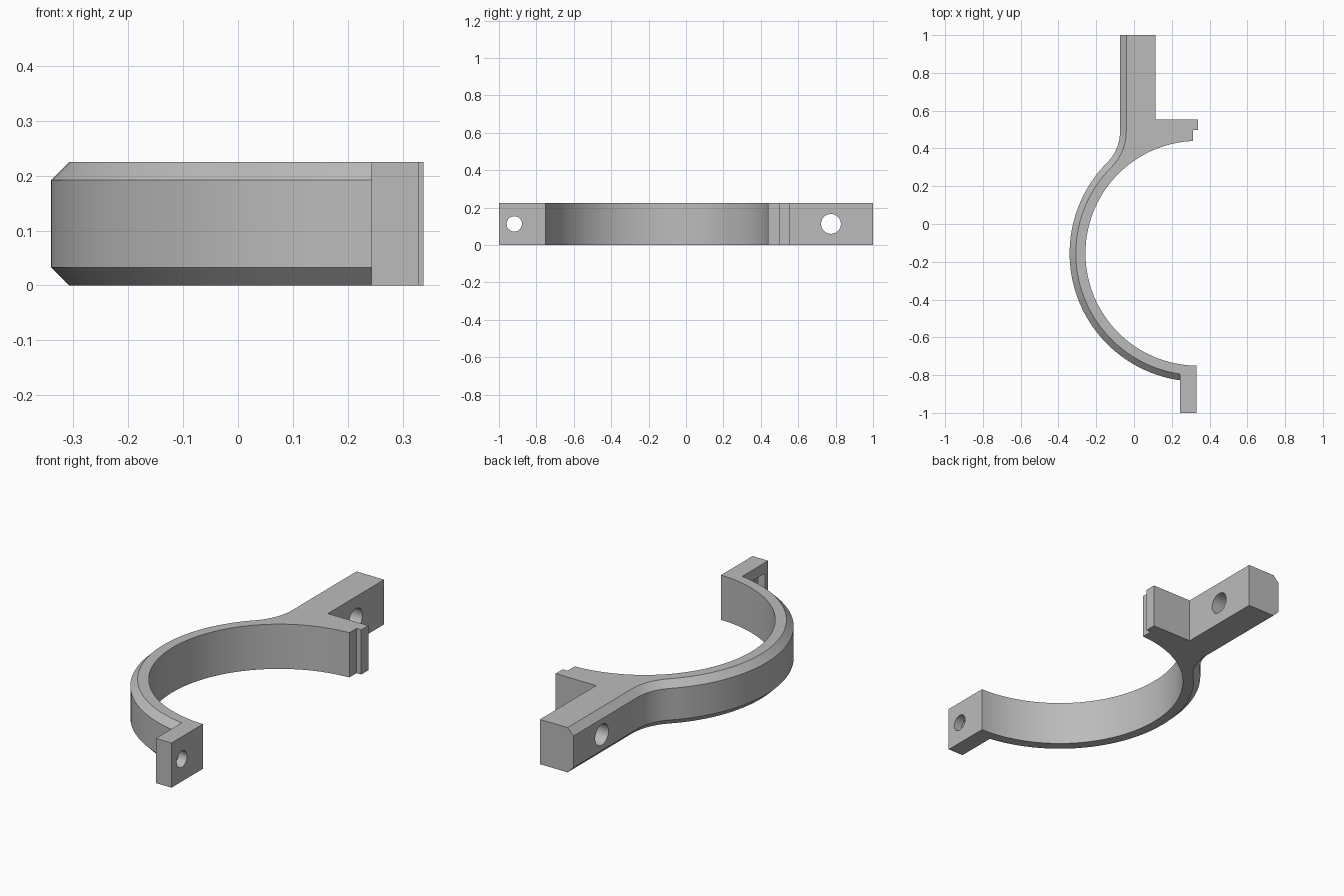
import bpy, bmesh
from math import cos, sin, atan2, acos, asin, pi, radians, sqrt
from mathutils import Matrix

HEIGHT, BEVEL = 0.225, 0.033
CX, CY = 0.338, -0.155           # centre of the ring
R_IN, R_OUT = 0.595, 0.679
ARM_X, FOOT_X, BLEND_Y = -0.074, 0.243, 0.49

if "Cube" in bpy.data.objects:
    bpy.data.objects.remove(bpy.data.objects["Cube"], do_unlink=True)

grey = bpy.data.materials.new("plain grey")
grey.use_nodes = True
colour = (0.5, 0.5, 0.5, 1)
grey.diffuse_color = colour
grey.node_tree.nodes["Principled BSDF"].inputs["Base Color"].default_value = colour


def arc(cx, cy, r, a0, a1, n):
    return [(cx + r * cos(a0 + (a1 - a0) * i / n), cy + r * sin(a0 + (a1 - a0) * i / n))
            for i in range(n + 1)]


# Fillet radius that is tangent to both the ring and the straight arm
gap, rise = CX - ARM_X, BLEND_Y - CY
FILLET = (gap ** 2 + rise ** 2 - R_OUT ** 2) / (2 * (R_OUT - gap))
FX = ARM_X - FILLET
turn = atan2(rise, FX - CX)


def outline(inset):
    """Whole clamp outline, with the outer side pulled in by inset."""
    r = R_OUT - inset
    end = 2 * pi - acos((FOOT_X - CX) / r)
    outer = [(ARM_X + inset, 1.0)]
    outer += arc(FX, BLEND_Y, FILLET + inset, 0, turn - pi, 12)
    outer += arc(CX, CY, r, turn, end, 56)[1:]
    foot = [(FOOT_X, -1.0), (0.33, -1.0)]
    inner = arc(CX, CY, R_IN, 2 * pi - acos((0.33 - CX) / R_IN), acos((0.312 - CX) / R_IN), 64)
    tab = [(0.312, 0.497), (0.338, 0.497), (0.338, 0.553), (0.113, 0.553), (0.113, 1.0)]
    return outer + foot + inner + tab


# Clamp body: four stacked outlines give the bevelled outer side
bm = bmesh.new()
layers = [(0, BEVEL), (BEVEL, 0), (HEIGHT - BEVEL, 0), (HEIGHT, BEVEL)]
rings = [[bm.verts.new((x, y, z)) for x, y in outline(inset)] for z, inset in layers]
for low, high in zip(rings, rings[1:]):
    for i in range(len(low)):
        j = (i + 1) % len(low)
        bm.faces.new((low[i], low[j], high[j], high[i]))
bm.faces.new(rings[0][::-1])
bm.faces.new(rings[-1])
bmesh.ops.recalc_face_normals(bm, faces=bm.faces)
mesh = bpy.data.meshes.new("clamp_body")
bm.to_mesh(mesh)
bm.free()
mesh.materials.append(grey)
body = bpy.data.objects.new("clamp_body", mesh)
bpy.context.collection.objects.link(body)


def cut(name, cutter):
    cutter.name = name
    cutter.data.materials.append(grey)
    cutter.hide_render = True
    mod = body.modifiers.new(name, "BOOLEAN")
    mod.object, mod.operation, mod.solver = cutter, "DIFFERENCE", "EXACT"
    bpy.context.view_layer.objects.active = body
    bpy.ops.object.modifier_apply(modifier=name)
    bpy.data.objects.remove(cutter, do_unlink=True)


# Screw holes through the arm and the foot
for name, x, y, r in (("arm_hole", 0.02, 0.775, 0.053), ("foot_hole", 0.29, -0.918, 0.041)):
    bpy.ops.mesh.primitive_cylinder_add(vertices=40, radius=r, depth=0.4,
                                        location=(x, y, HEIGHT / 2), rotation=(0, pi / 2, 0))
    cut(name, bpy.context.object)

# Square nut pocket in the hidden side of the foot
bpy.ops.mesh.primitive_cube_add(size=1, location=(FOOT_X, -0.918, HEIGHT / 2))
pocket = bpy.context.object
pocket.scale = (0.08, 0.118, 0.118)
cut("nut_pocket", pocket)

# Smooth curves with crisp edges
bpy.ops.object.select_all(action="DESELECT")
body.select_set(True)
bpy.context.view_layer.objects.active = body
bpy.ops.object.shade_smooth_by_angle(angle=radians(25))
